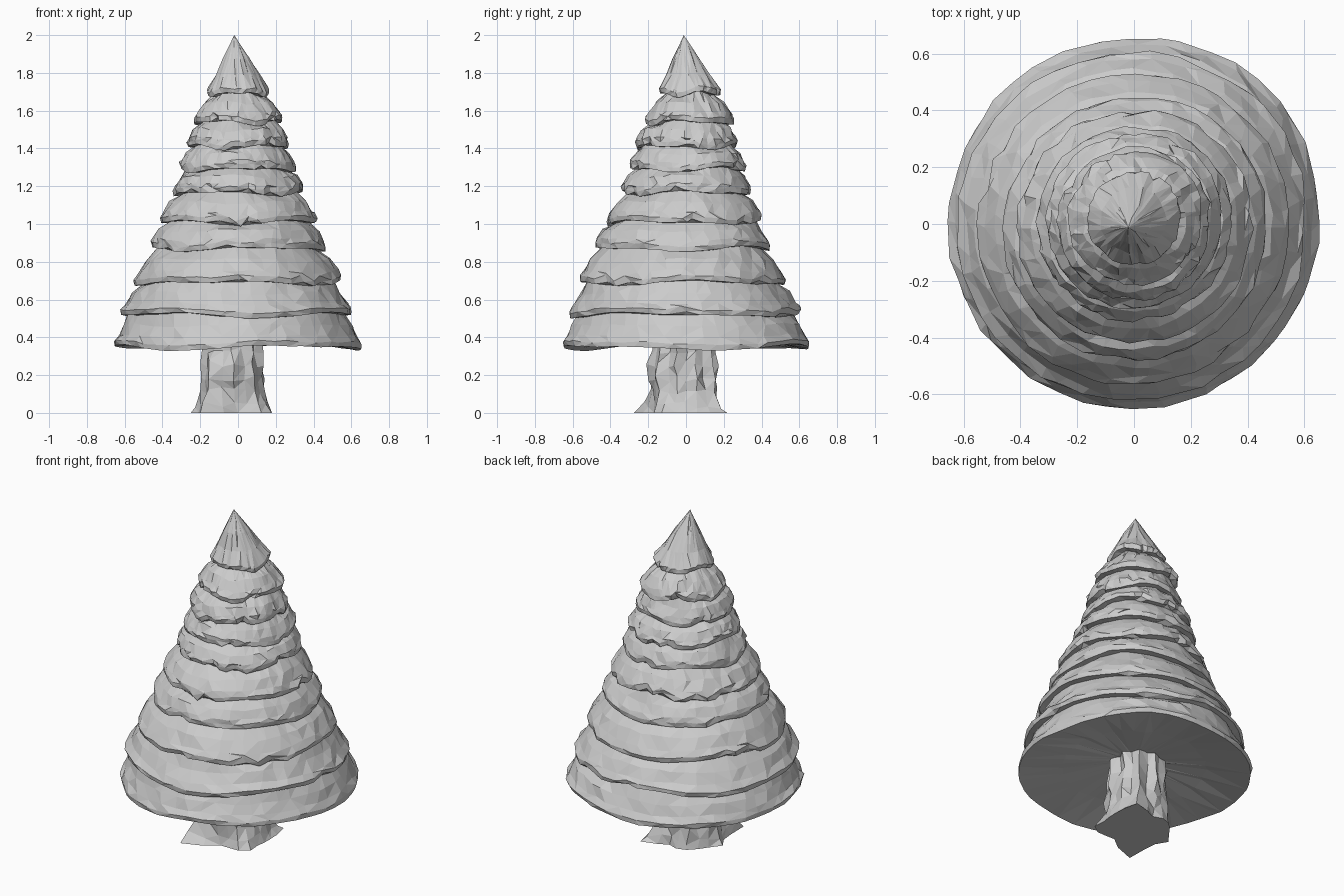
import bpy, bmesh, math, random

if "Cube" in bpy.data.objects:
    bpy.data.objects.remove(bpy.data.objects["Cube"])
random.seed(7)
TAU = 2 * math.pi


def skin(name, rings, tip=None):
    """Bridge a stack of equal-length point rings into a flat-shaded, triangulated skin."""
    bm = bmesh.new()
    rows = [[bm.verts.new(p) for p in ring] for ring in rings]
    n = len(rows[0])
    for a, b in zip(rows, rows[1:]):
        for i in range(n):
            j = (i + 1) % n
            bm.faces.new((a[i], b[i], b[j], a[j]))
    if tip:
        t = bm.verts.new(tip)
        for i in range(n):
            bm.faces.new((t, rows[0][i], rows[0][(i + 1) % n]))
    else:
        bm.faces.new(rows[0])
    bm.faces.new(rows[-1])
    bmesh.ops.triangulate(bm, faces=bm.faces[:], quad_method='SHORT_EDGE')
    bmesh.ops.recalc_face_normals(bm, faces=bm.faces[:])
    me = bpy.data.meshes.new(name)
    bm.to_mesh(me)
    bm.free()
    ob = bpy.data.objects.new(name, me)
    bpy.context.collection.objects.link(ob)
    return ob


# Branch tiers: rim height, rim radius, centre x, centre y
TIERS = [(1.70, .163, 0, .02), (1.55, .234, 0, .02), (1.42, .268, 0, .0),
         (1.30, .308, 0, .01), (1.175, .342, 0, .0), (1.02, .412, 0, -.01),
         (.88, .462, 0, -.02), (.70, .545, -.005, -.02), (.53, .612, -.01, -.01),
         (.358, .65, -.005, 0)]
SEG = 44


def ring(r, z, cx, cy, rough, wave, notch, lift, phase):
    """One ragged, gently waving ring of the foliage."""
    pts = []
    for i in range(SEG):
        a = TAU * (i + random.uniform(-.3, .3)) / SEG
        rr = r + random.uniform(-rough, rough) - notch[i] * .018
        # The skirt is fuller towards the back right corner
        rr += .035 * r * max(0, math.cos(a - .7)) ** 4
        zz = z + random.uniform(-rough, rough) * .7 + notch[i] * lift
        zz += wave * (math.sin(3 * a + phase) + .7 * math.sin(5 * a + 2 * phase))
        pts.append((cx + rr * math.cos(a), cy + rr * math.sin(a), zz))
    return pts


# Foliage: every tier slopes out to a rim, then tucks under to the next one
rings = []
prev = None
none = [0] * SEG
for k, (z, r, cx, cy) in enumerate(TIERS):
    last = k == len(TIERS) - 1
    ph = k * 1.9
    chance = .04 if last or k == 0 else .13
    notch = [random.uniform(.4, 1) if random.random() < chance else 0 for _ in range(SEG)]
    if prev is None:
        rings.append(ring(.028, 1.95, -.016, -.006, .001, 0, none, 0, 0))
        rings.append(ring(.068, 1.88, -.01, 0, .003, 0, none, 0, 0))
        rings.append(ring(.115, 1.79, -.003, .012, .004, 0, none, 0, 0))
    else:
        pz, pr = prev
        start = pr - .036
        bulge = .012 if k < 8 else 0
        for t in (.38, .72):
            rings.append(ring(start + (r - start) * t + bulge, pz + (z - pz) * t,
                              cx, cy, .008, .006, none, 0, ph))
    rings.append(ring(r, z + .014, cx, cy, .007, .010, notch, .03, ph))
    rings.append(ring(r - .004, z - .012, cx, cy, .004, .011, notch, .026, ph))
    if not last:
        rings.append(ring(r - .038, z - .012, cx, cy, .004, .009, none, 0, ph))
    prev = (z, r)
# Slightly hollow underside
rings.append(ring(.40, .385, 0, 0, .008, .004, none, 0, 0))
rings.append(ring(.12, .42, 0, 0, .004, 0, none, 0, 0))
skin("foliage", rings, tip=(-.02, -.012, 2.0))

# Trunk: ridged bark column, bulging at the front and flaring into uneven roots
ROOTS = [.18, .19, .22, .27, .20, .16, .19, .20, .20, .21,
         .25, .22, .25, .34, .24, .17, .18, .21, .22, .18]
ridge = [random.uniform(.004, .02) * (1 if i % 2 else -1) for i in range(20)]
trunk = []
for z, flare, rad, belly in [(.44, 0, .155, 0), (.33, 0, .152, .01), (.26, .06, .153, .045),
                             (.18, .18, .155, .04), (.12, .3, .155, .02),
                             (.04, .7, .15, 0), (0, 1, .15, 0)]:
    row = []
    for i, root in enumerate(ROOTS):
        a = TAU * i / 20 + (random.uniform(-.06, .06) if z else 0)
        col = rad + ridge[i] + random.uniform(-.012, .012)
        col += belly * max(0, -math.sin(a + .2)) ** 2
        rr = col + (root - col) * flare
        cx = -.03 * (1 - flare)
        zz = z + (random.uniform(-.02, .02) if 0 < z < .35 else 0)
        row.append((cx + rr * math.cos(a), rr * math.sin(a), zz))
    trunk.append(row)
skin("trunk", trunk)
